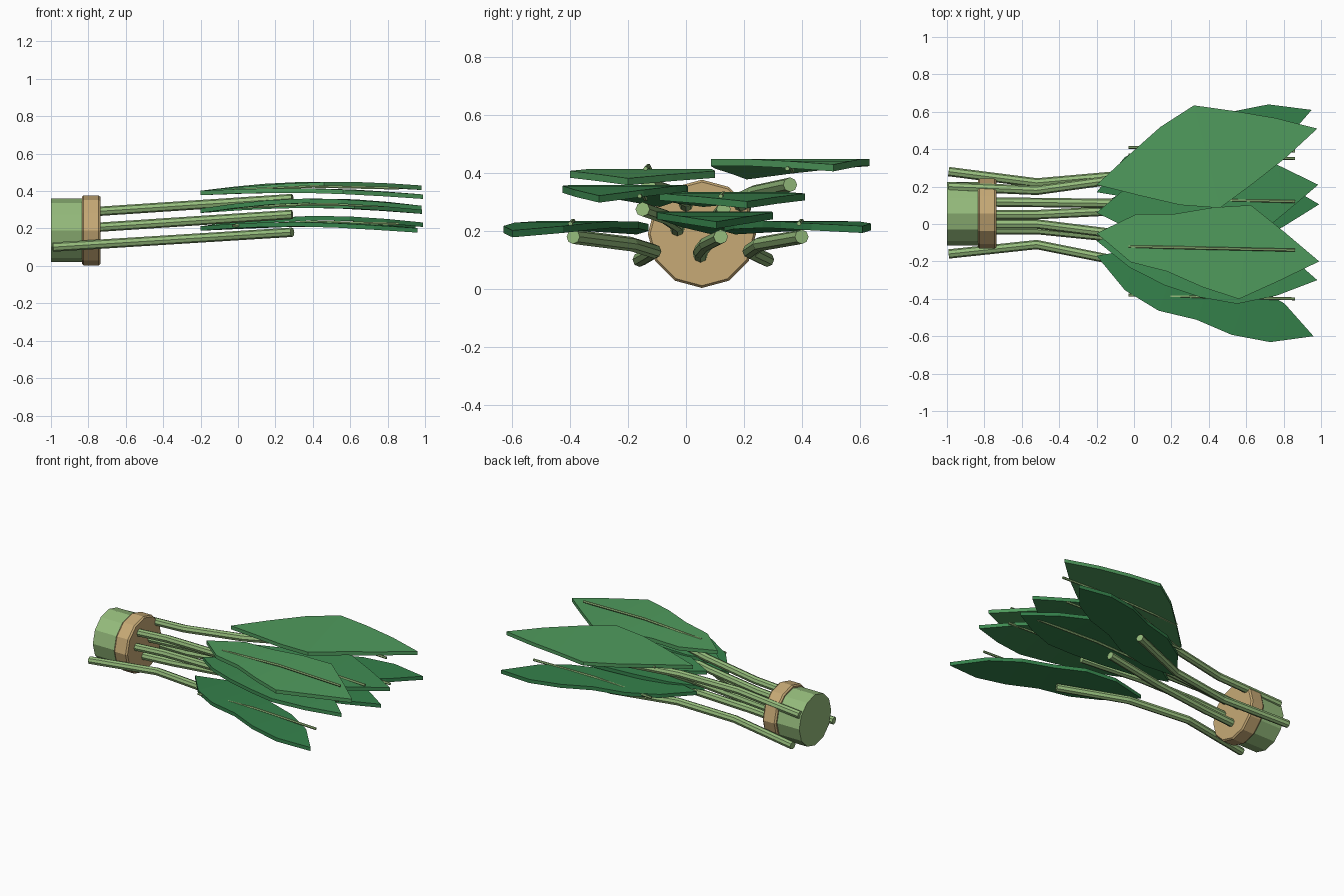
import bpy, bmesh, math
from mathutils import Vector

if "Cube" in bpy.data.objects:
    bpy.data.objects.remove(bpy.data.objects["Cube"])


def material(name, rgb):
    m = bpy.data.materials.new(name)
    m.diffuse_color = (*rgb, 1)
    m.use_nodes = True
    m.node_tree.nodes["Principled BSDF"].inputs["Base Color"].default_value = m.diffuse_color
    return m


STEM = material("stem_green", (0.30, 0.50, 0.20))
BAND = material("band_tan", (0.57, 0.40, 0.18))
LEAF = [material("leaf_dark", (0.035, 0.22, 0.07)),
        material("leaf_mid", (0.05, 0.26, 0.085)),
        material("leaf_light", (0.08, 0.33, 0.11))]


def finish(name, bm, mat):
    bmesh.ops.recalc_face_normals(bm, faces=bm.faces)
    me = bpy.data.meshes.new(name)
    bm.to_mesh(me)
    bm.free()
    me.materials.append(mat)
    ob = bpy.data.objects.new(name, me)
    bpy.context.collection.objects.link(ob)
    return ob


def lathe_x(name, profile, sides, mat, y=0.055, z=0.19):
    """Capped solid of rings (x, radius) around a lengthwise axis."""
    bm = bmesh.new()
    rings = [[bm.verts.new((x, y + r * math.sin(2 * math.pi * i / sides),
                            z - r * math.cos(2 * math.pi * i / sides)))
              for i in range(sides)] for x, r in profile]
    skin(bm, rings)
    return finish(name, bm, mat)


def skin(bm, rings):
    n = len(rings[0])
    for a, b in zip(rings, rings[1:]):
        for i in range(n):
            j = (i + 1) % n
            bm.faces.new((a[i], a[j], b[j], b[i]))
    bm.faces.new(rings[0])
    bm.faces.new(rings[-1])


def tube(name, points, radius, sides, mat):
    pts = [Vector(p) for p in points]
    bm = bmesh.new()
    rings = []
    for k, p in enumerate(pts):
        d = (pts[min(k + 1, len(pts) - 1)] - pts[max(k - 1, 0)]).normalized()
        u = d.cross(Vector((0, 0, 1))).normalized()
        v = u.cross(d)
        rings.append([bm.verts.new(p + radius * (u * math.cos(t) + v * math.sin(t)))
                      for t in (2 * math.pi * i / sides for i in range(sides))])
    skin(bm, rings)
    return finish(name, bm, mat)


def leaf(name, base, tip, rise, widths, mat, thick=0.024):
    """Arched flat blade from base to tip, with half widths along it."""
    base, tip = Vector(base), Vector(tip)
    axis = tip - base
    side = Vector((-axis.y, axis.x, 0)).normalized()
    n = len(widths) + 1
    bm = bmesh.new()
    layers = []
    for dz in (thick / 2, -thick / 2):
        mid = [base + axis * (k / n) + Vector((0, 0, dz + rise * math.sin(math.pi * k / n)))
               for k in range(n + 1)]
        left = [bm.verts.new(mid[k + 1] + side * w) for k, w in enumerate(widths)]
        right = [bm.verts.new(mid[k + 1] - side * w) for k, w in enumerate(widths)]
        a, b = bm.verts.new(mid[0]), bm.verts.new(mid[-1])
        bm.faces.new((a, right[0], left[0]))
        for k in range(n - 2):
            bm.faces.new((left[k], right[k], right[k + 1], left[k + 1]))
        bm.faces.new((left[-1], right[-1], b))
        layers.append([a] + right + [b] + left[::-1])
    top, low = layers
    for i in range(len(top)):
        j = (i + 1) % len(top)
        bm.faces.new((top[i], top[j], low[j], low[i]))
    return finish(name, bm, mat)


# Bundled stalk core and tie band
lathe_x("stalk_core", [(-1, 0.17), (-0.76, 0.17)], 12, STEM)
lathe_x("tie_band", [(-0.835, 0.179), (-0.825, 0.187), (-0.745, 0.187), (-0.735, 0.179)],
        12, BAND)

# Row heights: stem start, stem end, leaf base
ROWS = [(0.10, 0.18, 0.20), (0.19, 0.275, 0.295), (0.275, 0.36, 0.39)]

WIDE_MID = (0.11, 0.215, 0.283, 0.20, 0.11)
WIDE_TIP = (0.13, 0.155, 0.215, 0.253, 0.13)
NARROW = (0.12, 0.16, 0.135, 0.145, 0.11)
MEDIUM = (0.11, 0.17, 0.20, 0.20, 0.12)

# name, row, stem y at start / neck / middle / end, leaf base y, tip (x, y, z), rise, widths
SHOOTS = [
    ("low_front", 0, (-0.16, -0.11, -0.19, -0.39), -0.17, (0.96, -0.60, 0.19), 0.027, NARROW),
    ("low_middle", 0, (0.05, 0.05, 0.07, 0.12), 0.09, (0.99, 0.105, 0.22), 0.045, MEDIUM),
    ("low_back", 0, (0.28, 0.22, 0.255, 0.40), 0.17, (0.95, 0.61, 0.205), 0.02, NARROW),
    ("mid_front", 1, (-0.03, -0.03, -0.07, -0.15), -0.09, (0.98, -0.30, 0.31), 0.045, MEDIUM),
    ("mid_back", 1, (0.12, 0.115, 0.11, 0.13), 0.06, (0.985, 0.21, 0.29), 0.03, WIDE_TIP),
    ("top_front", 2, (0.0, 0.0, -0.05, -0.13), -0.05, (0.99, -0.20, 0.37), 0.022, WIDE_TIP),
    ("top_back", 2, (0.20, 0.18, 0.235, 0.36), 0.21, (0.98, 0.51, 0.418), 0.032, WIDE_MID),
]

# Stems, leaves and midribs
for name, row, ys, base_y, tip, rise, widths in SHOOTS:
    z0, z1, zl = ROWS[row]
    path = [(x, y, z0 + (z1 - z0) * (x + 1) / 1.29)
            for x, y in zip((-0.99, -0.52, -0.12, 0.29), ys)]
    tube(name + "_stem", path, 0.025, 8, STEM)
    leaf(name + "_leaf", (-0.20, base_y, zl), tip, rise, widths, LEAF[row])
    end = ys[-1]
    tube(name + "_midrib", [(-0.03, end + 0.01, zl + 0.015), (0.4, end, zl + 0.035),
                            (0.86, end - 0.01, zl + 0.025)], 0.008, 6, STEM)
